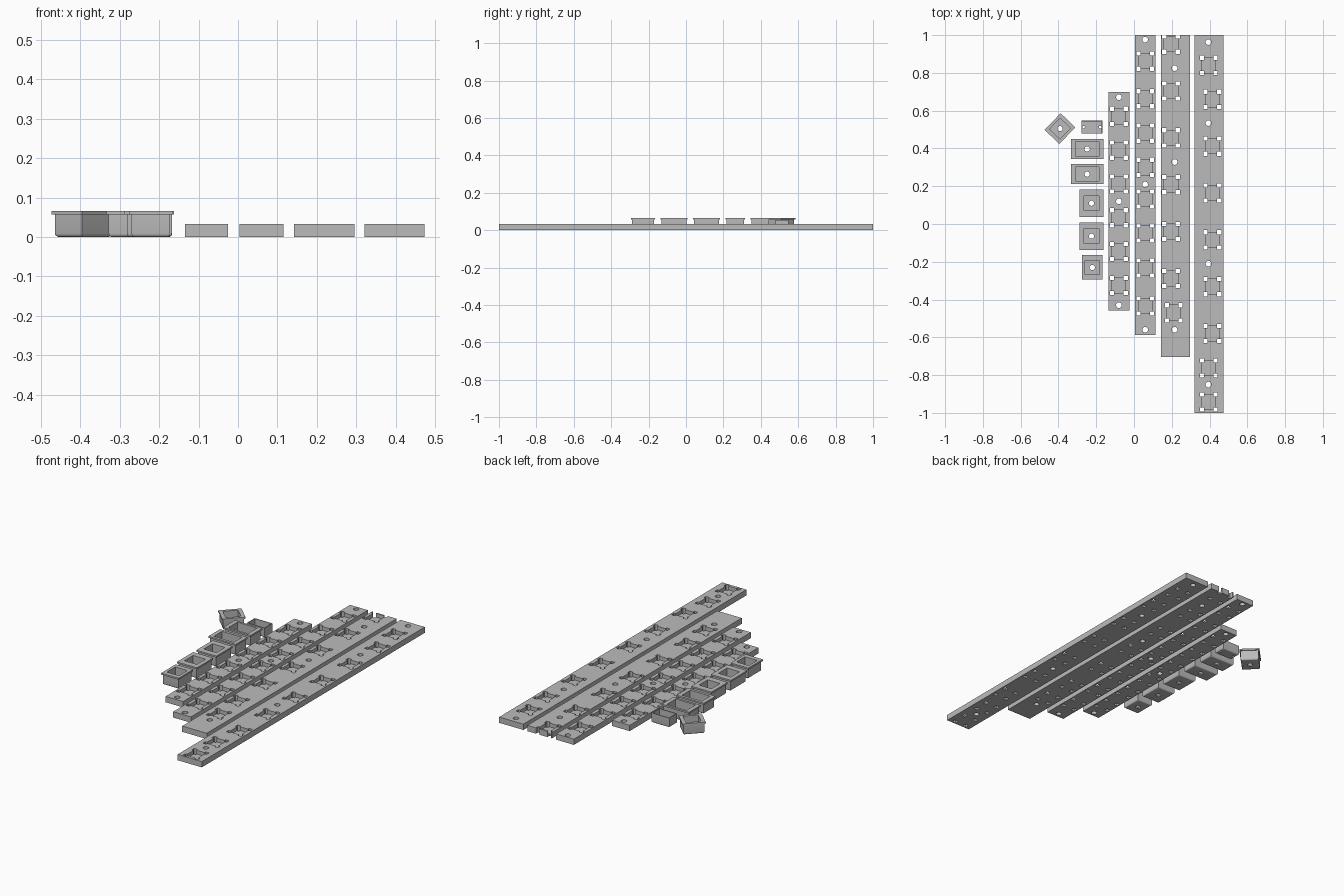
import bpy, bmesh, math
from mathutils import Matrix, Vector

if "Cube" in bpy.data.objects:
    bpy.data.objects.remove(bpy.data.objects["Cube"])

grey = bpy.data.materials.new("plain grey")
grey.diffuse_color = (0.5, 0.5, 0.5, 1)
grey.use_nodes = True
grey.node_tree.nodes["Principled BSDF"].inputs["Base Color"].default_value = grey.diffuse_color


def finish(bm, name, mat=True):
    bmesh.ops.recalc_face_normals(bm, faces=bm.faces)
    me = bpy.data.meshes.new(name)
    bm.to_mesh(me)
    bm.free()
    ob = bpy.data.objects.new(name, me)
    bpy.context.collection.objects.link(ob)
    if mat:
        me.materials.append(grey)
    return ob


def add_box(bm, x0, x1, y0, y1, z0, z1):
    m = Matrix.Translation(((x0 + x1) / 2, (y0 + y1) / 2, (z0 + z1) / 2))
    bmesh.ops.create_cube(bm, size=1, matrix=m @ Matrix.Diagonal((x1 - x0, y1 - y0, z1 - z0, 1)))


def add_drill(bm, x, y, r):
    bmesh.ops.create_cone(bm, cap_ends=True, segments=20, radius1=r, radius2=r, depth=0.3,
                          matrix=Matrix.Translation((x, y, 0)))


def cut(ob, bm):
    cutter = finish(bm, "cutter", False)
    cutter.hide_render = True
    mod = ob.modifiers.new("cut", 'BOOLEAN')
    mod.operation = 'DIFFERENCE'
    mod.solver = 'EXACT'
    mod.object = cutter
    bpy.context.view_layer.objects.active = ob
    bpy.ops.object.modifier_apply(modifier=mod.name)
    bpy.data.objects.remove(cutter)


# Boards: square pockets with a through hole at each corner, plus round holes
T, PX, PY, Q = 0.033, 0.036, 0.04, 0.011


def board(name, x0, x1, y0, y1, pockets, hole_x, holes):
    bm = bmesh.new()
    add_box(bm, x0, x1, y0, y1, 0, T)
    ob = finish(bm, name)
    recess, through = bmesh.new(), bmesh.new()
    for x, y in pockets:
        add_box(recess, x - PX, x + PX, y - PY, y + PY, 0.012, 0.1)
        for sx in (-1, 1):
            for sy in (-1, 1):
                cx, cy = x + sx * PX, y + sy * PY
                add_box(through, cx - Q, cx + Q, cy - Q, cy + Q, -0.1, 0.1)
    for y in holes:
        add_drill(through, hole_x, y, 0.015)
    cut(ob, recess)
    cut(ob, through)


board("short_board", -0.135, -0.025, -0.457, 0.698,
      [(-0.08, 0.57 - 0.179 * i) for i in range(6)], -0.08, (0.671, 0.12, -0.43))
board("medium_board", 0.004, 0.115, -0.587, 1,
      [(0.059, y) for y in (0.862, 0.663, 0.481, 0.30, 0.132, -0.048, -0.233, -0.434)],
      0.059, (0.976, 0.21, -0.56))
board("wide_board", 0.142, 0.296, -0.703, 1,
      [(0.196, 0.952 - 0.248 * i) for i in (0, 1, 2, 3.6, 4, 5) if i != 3.6]
      + [(0.196, 0.208), (0.211, -0.47)], 0.215, (0.825, 0.328, -0.56))
board("long_board", 0.321, 0.473, -1, 1,
      [(0.415, 0.66 - 0.248 * i) for i in range(6)]
      + [(0.396, y) for y in (0.84, -0.762, -0.942)], 0.394, (0.963, 0.534, -0.21, -0.85))


# Trays: lofted rectangles give rounded base, body, rim and cavity
def tray(name, x, y, w, d, cw, cd, drains=((0, 0, 0.014),), lip=0.006, h=0.066, angle=0):
    r, bw, bd = 0.009, w - 2 * lip, d - 2 * lip
    rings = []
    for i in range(5):
        a = math.pi / 2 * i / 4
        e = 2 * r * (1 - math.sin(a))
        rings.append((bw - e, bd - e, r * (1 - math.cos(a))))
    if lip:
        rings += [(bw, bd, h - 0.009), (w, d, h - 0.009)]
    rings += [(w, d, h), (cw, cd, h), (cw, cd, 0.008)]
    bm = bmesh.new()
    loops = [[bm.verts.new((sx * a / 2, sy * b / 2, z))
              for sx, sy in ((-1, -1), (1, -1), (1, 1), (-1, 1))] for a, b, z in rings]
    for lo, hi in zip(loops, loops[1:]):
        for i in range(4):
            j = (i + 1) % 4
            bm.faces.new((lo[i], lo[j], hi[j], hi[i]))
    bm.faces.new(loops[0][::-1])
    bm.faces.new(loops[-1])
    ob = finish(bm, name)
    drill = bmesh.new()
    for dx, dy, dr in drains:
        add_drill(drill, dx, dy, dr)
    cut(ob, drill)
    ob.location = (x, y, 0)
    ob.rotation_euler.z = math.radians(angle)
    bpy.ops.object.select_all(action='DESELECT')
    ob.select_set(True)
    bpy.context.view_layer.objects.active = ob
    bpy.ops.object.shade_smooth_by_angle(angle=math.radians(30))


tray("tray_1", -0.221, -0.23, 0.11, 0.13, 0.076, 0.076)
tray("tray_2", -0.225, -0.064, 0.126, 0.146, 0.078, 0.078)
tray("tray_3", -0.225, 0.11, 0.126, 0.146, 0.078, 0.078)
tray("tray_4", -0.248, 0.264, 0.172, 0.105, 0.125, 0.074)
tray("tray_5", -0.248, 0.397, 0.172, 0.105, 0.125, 0.08)
tray("turned_tray", -0.392, 0.505, 0.122, 0.108, 0.08, 0.076, angle=46)
# Small rimless tray with a hole at each end
tray("small_tray", -0.223, 0.513, 0.112, 0.07, 0.102, 0.06,
     drains=((-0.044, 0, 0.007), (0.044, 0, 0.007)), lip=0, h=0.055)
